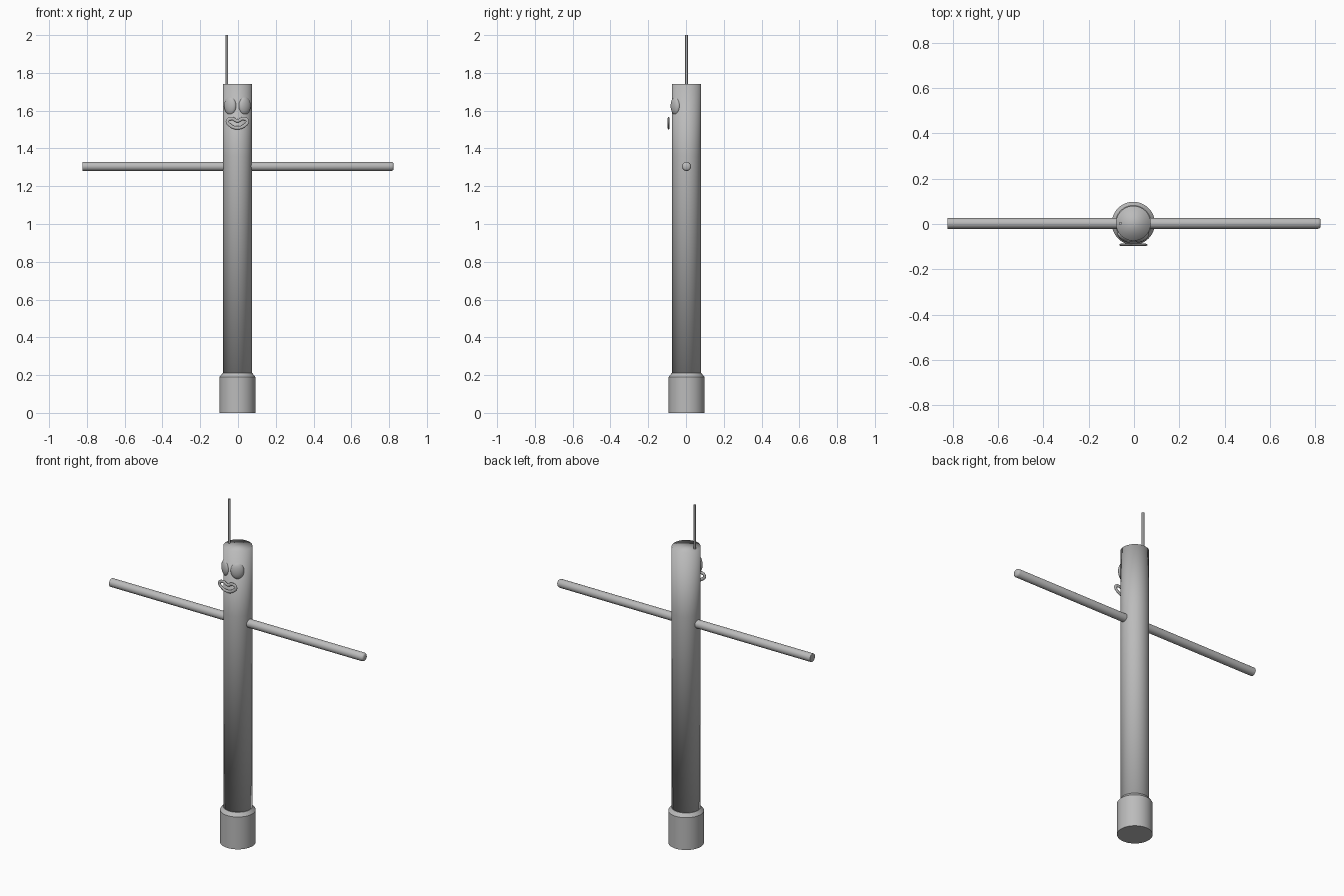
import bpy, bmesh, math
from mathutils import Matrix, Vector

if "Cube" in bpy.data.objects:
    bpy.data.objects.remove(bpy.data.objects["Cube"])

CX, CY = -0.003, 0.003          # axis of the tube figure

grey = bpy.data.materials.new("plain grey")
grey.diffuse_color = (0.5, 0.5, 0.5, 1)
grey.use_nodes = True
grey.node_tree.nodes["Principled BSDF"].inputs["Base Color"].default_value = grey.diffuse_color


def add_mesh(name, bm, angle=None):
    bmesh.ops.recalc_face_normals(bm, faces=bm.faces)
    me = bpy.data.meshes.new(name)
    bm.to_mesh(me)
    bm.free()
    me.materials.append(grey)
    ob = bpy.data.objects.new(name, me)
    bpy.context.collection.objects.link(ob)
    bpy.ops.object.select_all(action='DESELECT')
    bpy.context.view_layer.objects.active = ob
    ob.select_set(True)
    if angle is None:
        bpy.ops.object.shade_smooth()
    else:
        bpy.ops.object.shade_smooth_by_angle(angle=math.radians(angle))
    return ob


def lathe(name, profile, matrix, sides=48, angle=None):
    """Capped round part from (radius, height) pairs."""
    bm = bmesh.new()
    rings = [[bm.verts.new((r * math.cos(2 * math.pi * i / sides),
                            r * math.sin(2 * math.pi * i / sides), h))
              for i in range(sides)] for r, h in profile]
    for a, b in zip(rings, rings[1:]):
        for i in range(sides):
            j = (i + 1) % sides
            bm.faces.new((a[i], a[j], b[j], b[i]))
    bm.faces.new(rings[0])
    bm.faces.new(rings[-1])
    bm.transform(matrix)
    return add_mesh(name, bm, angle)


axis = Matrix.Translation((CX, CY, 0))

# Blower base with sloped collar
lathe("base", [(0.095, 0), (0.095, 0.19), (0.079, 0.21)], axis, angle=30)

# Tall tube body, softly shaded over the flat top
lathe("body", [(0.077, 0.19), (0.077, 1.36), (0.077, 1.742)], axis)

# Single upright hair
lathe("hair", [(0.007, 1.72), (0.007, 2.0)],
      Matrix.Translation((-0.06, CY, 0)), sides=12, angle=30)

# Arms
for side, name in ((-1, "left_arm"), (1, "right_arm")):
    start = 0.06
    prof = [(0.024, start), (0.024, 0.812), (0.021, 0.82), (0.016, 0.824)]
    if side < 0:
        prof = [(0.024, start), (0.024, 0.824)]
    m = Matrix.Translation((0, CY, 1.305)) @ Matrix.Rotation(side * math.pi / 2, 4, 'Y')
    lathe(name, prof, m, sides=24, angle=40)

# Oval eyes lying against the curved face
for side, name in ((-1, "left_eye"), (1, "right_eye")):
    turn = math.radians(33) * side
    pos = Vector((CX + 0.07 * math.sin(turn), CY - 0.07 * math.cos(turn), 1.626))
    bm = bmesh.new()
    bmesh.ops.create_uvsphere(bm, u_segments=32, v_segments=16, radius=1)
    bm.transform(Matrix.Translation(pos) @ Matrix.Rotation(turn, 4, 'Z')
                 @ Matrix.Diagonal((0.036, 0.02, 0.048, 1)))
    add_mesh(name, bm)

# Smiling mouth: a closed, flattened lip tube in front of the face
half = [(0.0, 1.546), (0.030, 1.558), (0.053, 1.546), (0.035, 1.520)]
path = half + [(0.0, 1.509)] + [(-x, z) for x, z in half[:0:-1]]
cu = bpy.data.curves.new("mouth", 'CURVE')
cu.dimensions = '3D'
cu.bevel_depth = 0.009
cu.bevel_resolution = 3
cu.resolution_u = 8
sp = cu.splines.new('BEZIER')
sp.bezier_points.add(len(path) - 1)
for p, (x, z) in zip(sp.bezier_points, path):
    p.co = (x, 0, z)
    p.handle_left_type = p.handle_right_type = 'AUTO'
sp.use_cyclic_u = True
cu.materials.append(grey)
mouth = bpy.data.objects.new("mouth", cu)
mouth.location = (CX, -0.092, 0)
mouth.scale = (1, 0.6, 1)
bpy.context.collection.objects.link(mouth)
